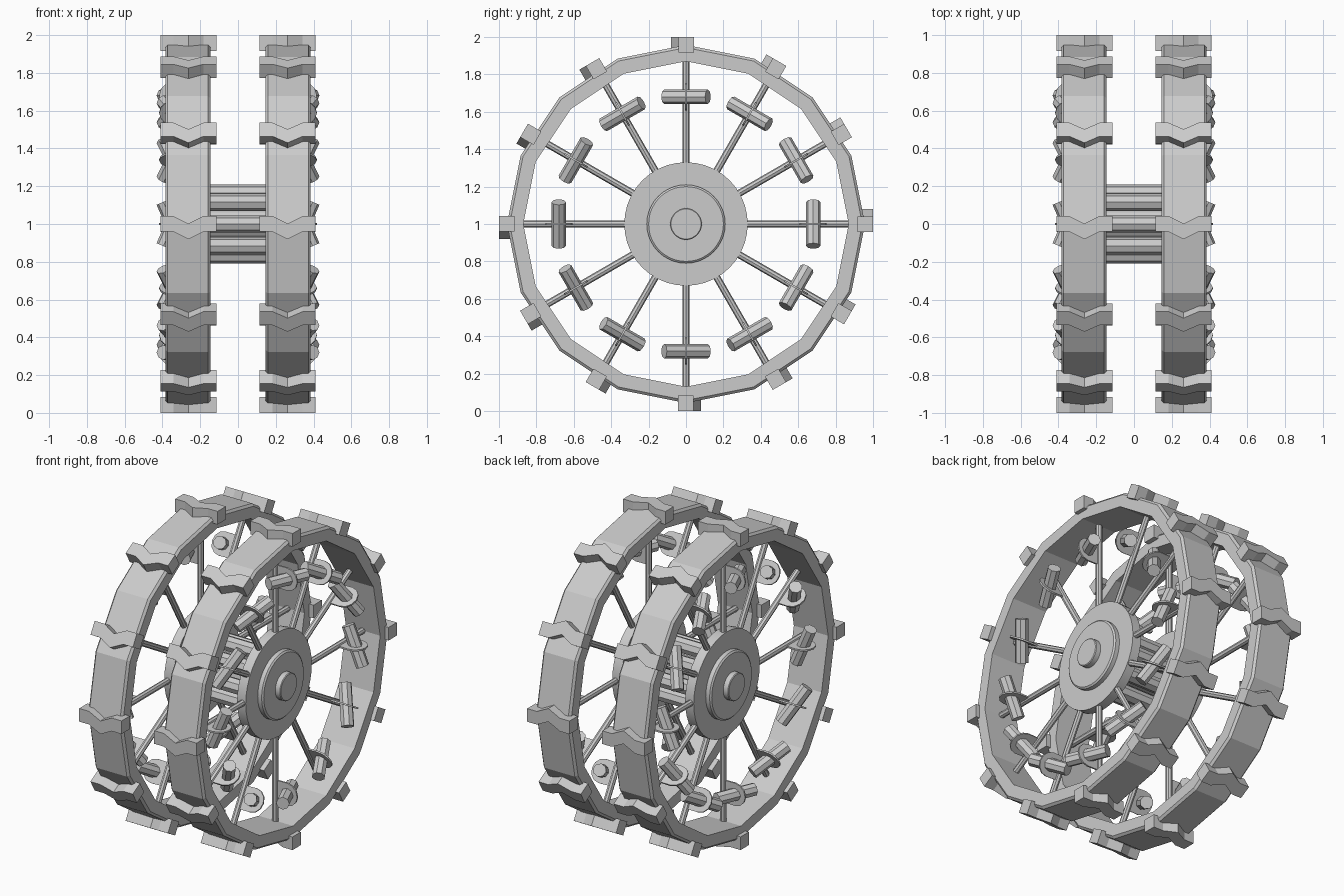
import bpy, bmesh
from math import pi, cos, sin
from mathutils import Matrix, Vector

if "Cube" in bpy.data.objects:
    bpy.data.objects.remove(bpy.data.objects["Cube"])

CENTRE = Matrix.Translation((0, 0, 1))


def finish(name, bm, mirror=True, smooth=False):
    """Turn a bmesh into an object; wheel parts are mirrored to the left wheel."""
    bm.transform(CENTRE)
    bmesh.ops.recalc_face_normals(bm, faces=bm.faces)
    me = bpy.data.meshes.new(name)
    bm.to_mesh(me)
    bm.free()
    ob = bpy.data.objects.new(name, me)
    bpy.context.collection.objects.link(ob)
    if mirror:
        ob.modifiers.new("Mirror", 'MIRROR').use_axis[0] = True
    if smooth:
        bpy.context.view_layer.objects.active = ob
        ob.select_set(True)
        bpy.ops.object.shade_smooth_by_angle(angle=0.6)
        ob.select_set(False)


def turn(i, n=12):
    return Matrix.Rotation(2 * pi * i / n, 4, 'X')


def rod(bm, a, b, r, sides, m=Matrix()):
    """Cylinder between two points."""
    a, b = Vector(a), Vector(b)
    rot = (b - a).to_track_quat('Z', 'Y').to_matrix().to_4x4()
    bmesh.ops.create_cone(bm, cap_ends=True, segments=sides, radius1=r, radius2=r,
                          depth=(b - a).length,
                          matrix=m @ Matrix.Translation((a + b) / 2) @ rot)


def prism(bm, outline, vec, m):
    """Extrude a flat outline along a vector."""
    vec = Vector(vec)
    lo = [bm.verts.new(m @ Vector(p)) for p in outline]
    hi = [bm.verts.new(m @ (Vector(p) + vec)) for p in outline]
    n = len(lo)
    bm.faces.new(lo)
    bm.faces.new(hi[::-1])
    for i in range(n):
        j = (i + 1) % n
        bm.faces.new((lo[i], lo[j], hi[j], hi[i]))


def lathe(bm, profile, sides, closed):
    """Revolve (x, radius) points about the axle; vertex at the top."""
    rings = [[bm.verts.new((x, r * sin(2 * pi * k / sides), r * cos(2 * pi * k / sides)))
              for k in range(sides)] for x, r in profile]
    pairs = list(zip(rings, rings[1:] + rings[:1]))
    for A, B in pairs if closed else pairs[:-1]:
        for k in range(sides):
            l = (k + 1) % sides
            bm.faces.new((A[k], A[l], B[l], B[k]))
    if not closed:
        bm.faces.new(rings[0])
        bm.faces.new(rings[-1])


# sixteen-sided rim band with chamfered outer edges
bm = bmesh.new()
lathe(bm, [(.145, .87), (.145, .943), (.158, .957), (.372, .957), (.385, .943), (.385, .87)], 16, True)
finish("rim", bm)

# chevron tread lugs
bm = bmesh.new()
back = [(-.148, .042), (-.08, .042), (0, .002), (.08, .042), (.148, .042)]
outline = back + [(x, y - .083) for x, y in reversed(back)]
for i in range(12):
    prism(bm, [(.2625 + x, y, .917) for x, y in outline], (0, 0, .083), turn(i))
finish("tread_lugs", bm)

# spokes
bm = bmesh.new()
for i in range(12):
    rod(bm, (.262, 0, .2), (.262, 0, .9), .019, 8, turn(i))
finish("spokes", bm)

# slanted weights carried on each spoke
bm = bmesh.new()
for i in range(12):
    rod(bm, (.295, -.117, .68), (.395, .117, .68), .039, 8, turn(i))
finish("spoke_weights", bm)

# round-ended brackets holding the weights
bm = bmesh.new()
tongue = [(.262, -.005, .75)]
tongue += [(.345 + .072 * sin(a * pi / 6), -.005, .68 + .072 * cos(a * pi / 6)) for a in range(7)]
tongue += [(.262, -.005, .61)]
for i in range(12):
    prism(bm, tongue, (0, .01, 0), turn(i))
finish("weight_brackets", bm)

# stepped hub: flange, boss and axle cap
bm = bmesh.new()
lathe(bm, [(.225, .33), (.285, .33), (.285, .21), (.312, .21), (.32, .2),
           (.32, .085), (.352, .085), (.356, .08)], 40, False)
finish("hub", bm, smooth=True)

# cage of rods and shaft joining the two hubs
bm = bmesh.new()
for i in range(8):
    rod(bm, (-.24, 0, .163), (.24, 0, .163), .046, 8, turn(i, 8))
rod(bm, (-.24, 0, 0), (.24, 0, 0), .085, 16)
finish("axle_rods", bm, mirror=False)
